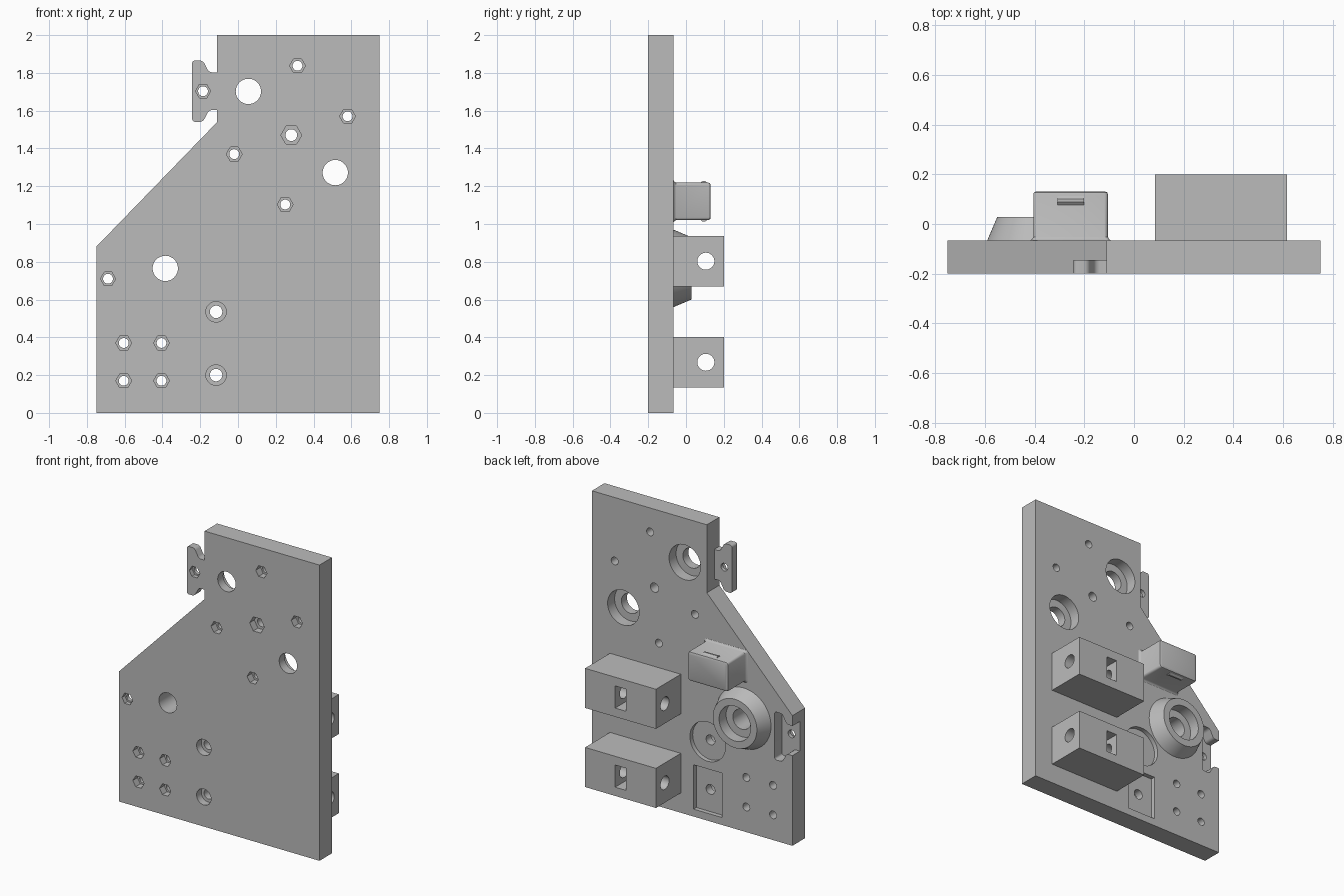
import bpy, bmesh, math
from mathutils import Vector

if "Cube" in bpy.data.objects:
    bpy.data.objects.remove(bpy.data.objects["Cube"], do_unlink=True)

GREY = (0.5, 0.5, 0.5, 1)
mat = bpy.data.materials.new("plain_grey")
mat.use_nodes = True
mat.diffuse_color = GREY
mat.node_tree.nodes["Principled BSDF"].inputs["Base Color"].default_value = GREY

FRONT, BACK, TAB_BACK = -0.2, -0.066, -0.145


def loft(name, rings, round_edges=None, radius=0.015):
    """Skin a stack of equal-length rings of points and close both ends."""
    bm = bmesh.new()
    loops = [[bm.verts.new(p) for p in ring] for ring in rings]
    n = len(loops[0])
    for a, b in zip(loops, loops[1:]):
        for i in range(n):
            j = (i + 1) % n
            bm.faces.new((a[i], a[j], b[j], b[i]))
    bm.faces.new(loops[0][::-1])
    bm.faces.new(loops[-1])
    bmesh.ops.recalc_face_normals(bm, faces=bm.faces)
    if round_edges:
        edges = [e for e in bm.edges if round_edges(e)]
        bmesh.ops.bevel(bm, geom=edges, offset=radius, segments=4,
                        profile=0.5, affect='EDGES')
    mesh = bpy.data.meshes.new(name)
    bm.to_mesh(mesh)
    bm.free()
    mesh.materials.append(mat)
    obj = bpy.data.objects.new(name, mesh)
    bpy.context.collection.objects.link(obj)
    return obj


def ngon(x, z, r, n=48):
    return [(x + r * math.cos(math.tau * i / n), z + r * math.sin(math.tau * i / n))
            for i in range(n)]


def rect(x0, x1, z0, z1):
    return [(x0, z0), (x1, z0), (x1, z1), (x0, z1)]


def extrude(name, pts, y0, y1, **kw):
    return loft(name, [[(x, y, z) for x, z in pts] for y in (y0, y1)], **kw)


def apply_boolean(obj, other, operation='DIFFERENCE'):
    mod = obj.modifiers.new("cut", 'BOOLEAN')
    mod.operation, mod.solver, mod.object = operation, 'EXACT', other
    bpy.context.view_layer.objects.active = obj
    bpy.ops.object.modifier_apply(modifier=mod.name)
    bpy.data.objects.remove(other, do_unlink=True)


def cut(obj, pts, y0, y1, **kw):
    apply_boolean(obj, extrude("cutter", pts, y0, y1, **kw))


def along_y(e):
    a, b = e.verts
    return abs(a.co.y - b.co.y) > 0.01


def dovetail(x_end, x_mouth, z):
    """Half-bone outline: wide head at x_end, narrow neck out to x_mouth."""
    half = [(x_mouth, 0.1), (x_end + 0.09, 0.1), (x_end + 0.057, 0.162), (x_end, 0.162)]
    return [(x, z + h) for x, h in half] + [(x, z - h) for x, h in reversed(half)]


# Main plate with its sloped shoulder
plate = extrude("plate", [(-0.75, 0), (0.75, 0), (0.75, 2), (-0.11, 2),
                          (-0.11, 1.54), (-0.75, 0.88)], FRONT, BACK)

# Joining tab beside the upper edge
tab = extrude("joining_tab", dovetail(-0.243, -0.09, 1.703), FRONT, TAB_BACK,
              round_edges=lambda e: along_y(e) and e.verts[0].co.x < -0.12)
apply_boolean(plate, tab, 'UNION')

# Matching socket in the back of the lower edge, mirrored head inward
socket = [(-1.367 + 0.75 - (x + 0.75), z) for x, z in dovetail(-0.75, -0.6, 0.71)]
cut(plate, socket, TAB_BACK, 0.0,
    round_edges=lambda e: along_y(e) and e.verts[0].co.x > -0.74)

# Screw holes with hexagonal nut pockets in the front
nuts = [(0.315, 1.838), (0.58, 1.57), (-0.02, 1.37), (0.25, 1.103)]
nuts += [(x, z) for x in (-0.605, -0.405) for z in (0.17, 0.37)]
screws = [(p, 0.042, 0.026, 0.05) for p in nuts]
screws += [(p, 0.04, 0.026, 0.03) for p in ((-0.185, 1.703), (-0.688, 0.71))]
screws.append(((0.282, 1.47), 0.055, 0.031, 0.05))
for (x, z), r_nut, r_hole, depth in screws:
    cut(plate, ngon(x, z, r_nut, 6), FRONT - 0.1, FRONT + depth)
    cut(plate, ngon(x, z, r_hole, 32), FRONT - 0.1, 0.1)

# Round counterbored screws behind a round and a square shallow recess
for z in (0.535, 0.2):
    cut(plate, ngon(-0.116, z, 0.054), FRONT - 0.1, FRONT + 0.05)
    cut(plate, ngon(-0.116, z, 0.033, 32), FRONT - 0.1, 0.1)
cut(plate, ngon(-0.116, 0.535, 0.133), BACK - 0.03, 0.1)
cut(plate, rect(-0.223, -0.01, 0.05, 0.35), BACK - 0.03, 0.1)

# Bearing seats
for x, z in ((0.055, 1.702), (0.515, 1.272)):
    cut(plate, ngon(x, z, 0.067), FRONT - 0.1, 0.1)
    cut(plate, ngon(x, z, 0.118), BACK - 0.075, 0.1)

# Conical boss raising the third bearing seat
bx, bz = -0.385, 0.765
cut(plate, ngon(bx, bz, 0.067), FRONT - 0.1, 0.1)
boss = loft("bearing_boss", [[(x, y, z) for x, z in ngon(bx, bz, r, 64)]
                             for r, y in ((0.205, BACK), (0.165, 0.028))])
cut(boss, ngon(bx, bz, 0.067), FRONT, 0.1)
cut(boss, ngon(bx, bz, 0.118), -0.047, 0.1)

# Rod blocks, each with a lengthwise bore and a nut slot in the back
blocks = []
for name, z in (("lower_rod_block", 0.268), ("upper_rod_block", 0.803)):
    block = extrude(name, rect(0.085, 0.615, z - 0.134, z + 0.134), BACK, 0.2)
    bore = loft("cutter", [[(x, y, h) for y, h in ngon(0.105, z, 0.045)]
                           for x in (0, 0.7)])
    apply_boolean(block, bore)
    cut(block, rect(0.31, 0.39, z - 0.075, z + 0.075), 0.04, 0.3)
    blocks.append(block)

# Connector box with a flared foot and softened edges
cx, cz = -0.255, 1.12
rings = []
for flare, y in ((0.012, BACK), (0.005, -0.061), (0, -0.052), (0, 0.118),
                 (-0.003, 0.127), (-0.012, 0.131)):
    w, h, c = 0.15 + flare, 0.099 + flare, 0.014
    ring = []
    for sx, sz, start in ((1, 1, 0), (-1, 1, 1), (-1, -1, 2), (1, -1, 3)):
        for k in range(5):
            a = math.pi / 2 * (start + k / 4)
            ring.append((cx + sx * (w - c) + c * math.cos(a), y,
                         cz + sz * (h - c) + c * math.sin(a)))
    rings.append(ring)
box = loft("connector_box", rings)

# Small snap ridges above and below the box
ridges = []
for name, s in (("upper_snap_ridge", 1), ("lower_snap_ridge", -1)):
    ridges.append(loft(name, [[(x, y, cz + s * h) for y, h in
                               ((0.072, 0.095), (0.089, 0.108), (0.1, 0.108), (0.117, 0.095))]
                              for x in (cx - 0.053, cx + 0.053)]))

# Smooth the round surfaces, keep the corners crisp
bpy.ops.object.select_all(action='DESELECT')
for obj in [plate, boss, box] + blocks + ridges:
    obj.select_set(True)
bpy.context.view_layer.objects.active = plate
bpy.ops.object.shade_smooth_by_angle(angle=math.radians(30))
